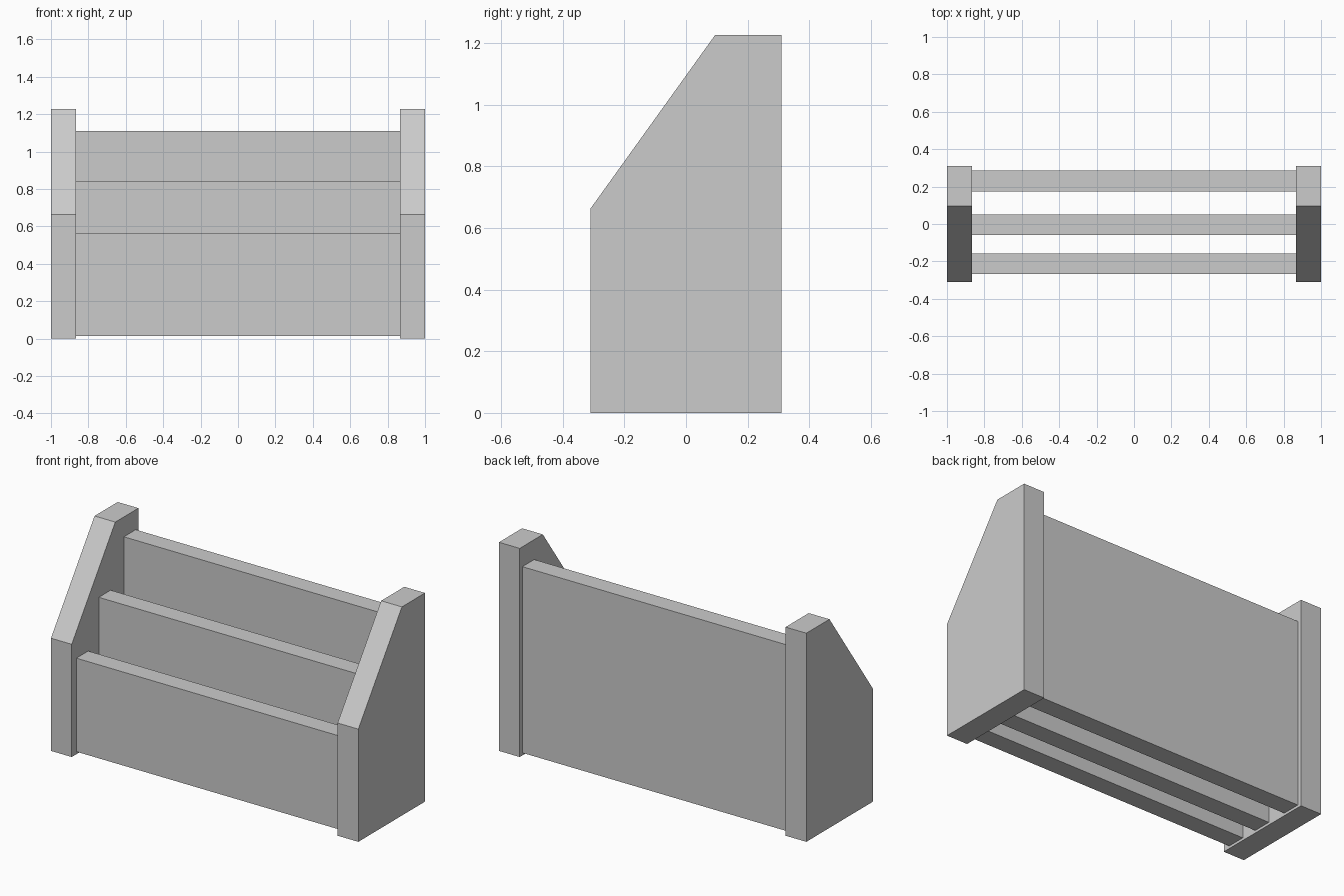
import bpy, bmesh

if "Cube" in bpy.data.objects:
    bpy.data.objects.remove(bpy.data.objects["Cube"])

INNER_X, OUTER_X = 0.865, 1.0


def prism(name, profile, x0, x1):
    """Extrude a closed (y, z) profile along x from x0 to x1."""
    bm = bmesh.new()
    face = bm.faces.new([bm.verts.new((x0, y, z)) for y, z in profile])
    ext = bmesh.ops.extrude_face_region(bm, geom=[face])
    moved = [g for g in ext["geom"] if isinstance(g, bmesh.types.BMVert)]
    bmesh.ops.translate(bm, verts=moved, vec=(x1 - x0, 0, 0))
    bmesh.ops.recalc_face_normals(bm, faces=bm.faces)
    mesh = bpy.data.meshes.new(name)
    bm.to_mesh(mesh)
    bm.free()
    obj = bpy.data.objects.new(name, mesh)
    bpy.context.collection.objects.link(obj)
    return obj


# Thick end panels with sloped front corner
side = [(-0.31, 0), (0.31, 0), (0.31, 1.227), (0.095, 1.227), (-0.31, 0.663)]
prism("right_side_panel", side, INNER_X, OUTER_X)
prism("left_side_panel", side, -OUTER_X, -INNER_X)

# Upright boards between the panels, stepping up towards the back
for name, y0, y1, top in (
    ("front_board", -0.267, -0.157, 0.565),
    ("middle_board", -0.058, 0.052, 0.843),
    ("back_board", 0.175, 0.285, 1.11),
):
    prism(name, [(y0, 0.015), (y1, 0.015), (y1, top), (y0, top)], -INNER_X, INNER_X)
